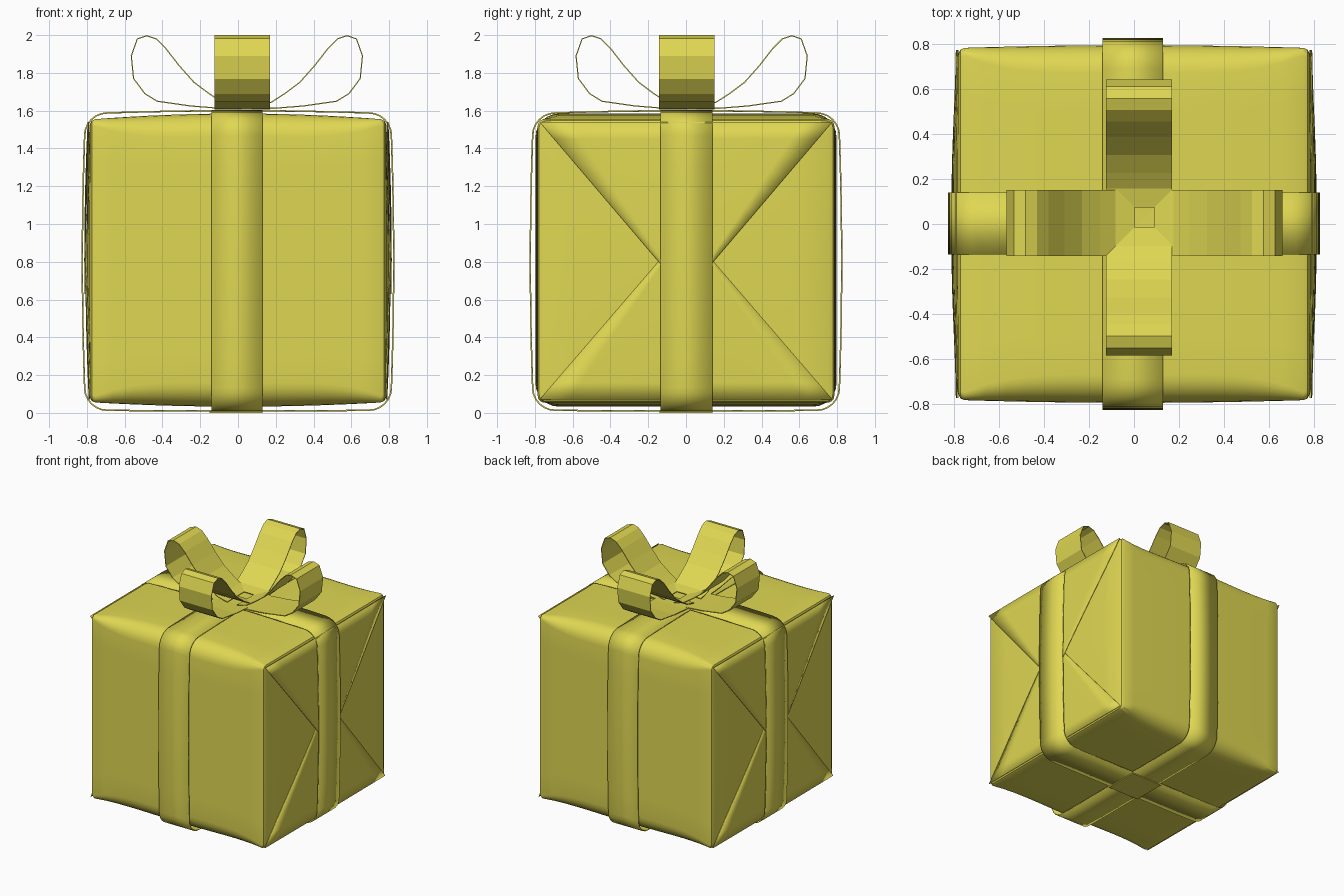
import bpy, bmesh, math
from mathutils import Vector

cube = bpy.data.objects.get("Cube")
if cube:
    bpy.data.objects.remove(cube, do_unlink=True)

yellow = bpy.data.materials.new("wrapping yellow")
yellow.use_nodes = True
color = (0.74, 0.68, 0.085, 1)
yellow.diffuse_color = color
yellow.node_tree.nodes["Principled BSDF"].inputs["Base Color"].default_value = color


def loft(name, rings, closed=False, thickness=0, smooth=False):
    """Skin a list of equally long point rings."""
    bm = bmesh.new()
    rows = [[bm.verts.new(p) for p in ring] for ring in rings]
    count = len(rows[0])
    for a, b in zip(rows, rows[1:]):
        for i in range(count if closed else count - 1):
            j = (i + 1) % count
            bm.faces.new((a[i], a[j], b[j], b[i]))
    bmesh.ops.remove_doubles(bm, verts=bm.verts, dist=0.0001)
    bmesh.ops.recalc_face_normals(bm, faces=bm.faces)
    mesh = bpy.data.meshes.new(name)
    bm.to_mesh(mesh)
    bm.free()
    mesh.materials.append(yellow)
    obj = bpy.data.objects.new(name, mesh)
    bpy.context.collection.objects.link(obj)
    if thickness:
        mod = obj.modifiers.new("thickness", "SOLIDIFY")
        mod.thickness = thickness
        mod.offset = 0
    if smooth:
        bpy.ops.object.select_all(action="DESELECT")
        obj.select_set(True)
        bpy.context.view_layer.objects.active = obj
        bpy.ops.object.shade_smooth_by_angle(angle=math.radians(35))
    return obj


def rounded_section(half, low, high, radius, bulge=0.0, arc=6, edge=8):
    """Rounded rectangle of (across, height) points with bulging sides."""
    mid, tall = (low + high) / 2, (high - low) / 2
    arcs = []
    for k, (sx, sz) in enumerate(((1, 1), (-1, 1), (-1, -1), (1, -1))):
        center = Vector((sx * (half - radius), mid + sz * (tall - radius)))
        angles = [(k + i / arc) * math.pi / 2 for i in range(arc + 1)]
        arcs.append([center + radius * Vector((math.cos(a), math.sin(a))) for a in angles])
    points = []
    for k in range(4):
        points += arcs[k]
        start, end = arcs[k][-1], arcs[(k + 1) % 4][0]
        angle = (k + 1) * math.pi / 2
        normal = Vector((math.cos(angle), math.sin(angle)))
        for i in range(1, edge):
            t = i / edge
            points.append(start.lerp(end, t) + normal * bulge * 4 * t * (1 - t))
    return points


MID = 0.805


def end_depth(y, z):
    """Slightly pillowed end face of the parcel."""
    return 0.783 + 0.02 * max(0, 1 - (y / 0.8) ** 2) * max(0, 1 - ((z - MID) / 0.78) ** 2)


# Wrapped box: rounded tube of paper that tightens to crisp ends
def section_at(u, shrink=0.0):
    swell = 1 - u * u
    return rounded_section(0.785 + 0.012 * swell - shrink,
                           0.055 - 0.022 * swell + shrink,
                           1.555 + 0.03 * swell - shrink,
                           0.035 + 0.09 * (1 - u ** 4))


stations = [-1 + i / 8 for i in range(17)]
tube = [[(0.755 * u, y, z) for y, z in section_at(u)] for u in stations]
rim = section_at(1, 0.008)


def cap(side):
    rings = [[(side * 0.774, y, z) for y, z in rim]]
    for s in (0.97, 0.75, 0.5, 0.25, 0):
        ring = [(y * s, MID + (z - MID) * s) for y, z in rim]
        rings.append([(side * end_depth(y, z), y, z) for y, z in ring])
    return rings


loft("wrapped_box", cap(-1)[::-1] + tube + cap(1), closed=True, smooth=True)

# Folded paper flaps on both ends, upper one lying over the lower
for side, side_name in ((1, "left"), (-1, "right")):
    for name, base, tip, lift in (("lower_flap", 0.07, 0.97, 0.002),
                                  ("upper_flap", 1.54, 0.63, 0.008)):
        rows = []
        for r in range(11):
            t = r / 10
            z = base + (tip - base) * t
            ys = [0.775 * (1 - t) * (c / 5 - 1) for c in range(11)]
            rows.append([(side * (end_depth(y, z) + lift), y, z) for y in ys])
        loft(f"{side_name}_{name}", rows, thickness=0.006, smooth=True)

# Two ribbon bands crossing around the parcel
band = rounded_section(0.812, 0.014, 1.588, 0.12, bulge=0.012)
band = [(a, max(h, 0.012)) for a, h in band]
band.append(band[0])
loft("ribbon_side_to_side", [[(a, w, h) for a, h in band] for w in (-0.135, 0.14)],
     thickness=0.008, smooth=True)
loft("ribbon_front_to_back", [[(w, a, h) for a, h in band] for w in (-0.14, 0.13)],
     thickness=0.008, smooth=True)

# Overlapping ribbon end underneath
loft("ribbon_overlap", [[(-0.15, y, 0.004), (0.13, y, 0.004)] for y in (-0.14, 0.14)],
     thickness=0.008)

# Bow: four faceted loops, each swept from one teardrop path
loop_path = [(0.045, 1.625), (0.13, 1.645), (0.2, 1.69), (0.28, 1.75), (0.36, 1.84),
             (0.43, 1.93), (0.48, 1.98), (0.53, 1.997), (0.58, 1.98), (0.612, 1.89),
             (0.6, 1.77), (0.54, 1.69), (0.475, 1.65), (0.3, 1.625), (0.15, 1.613), (0, 1.61)]
for name, dx, dy, cx, cy in (("left", 1, 0, 0.047, 0.005), ("right", -1, 0, 0.047, 0.005),
                             ("front", 0, -1, 0.022, 0.03), ("back", 0, 1, 0.022, 0.03)):
    rings = [[(cx + dx * d + dy * w, cy + dy * d + dx * w, z) for d, z in loop_path]
             for w in (-0.147, 0.147)]
    loft(f"bow_loop_{name}", rings, thickness=0.006)
